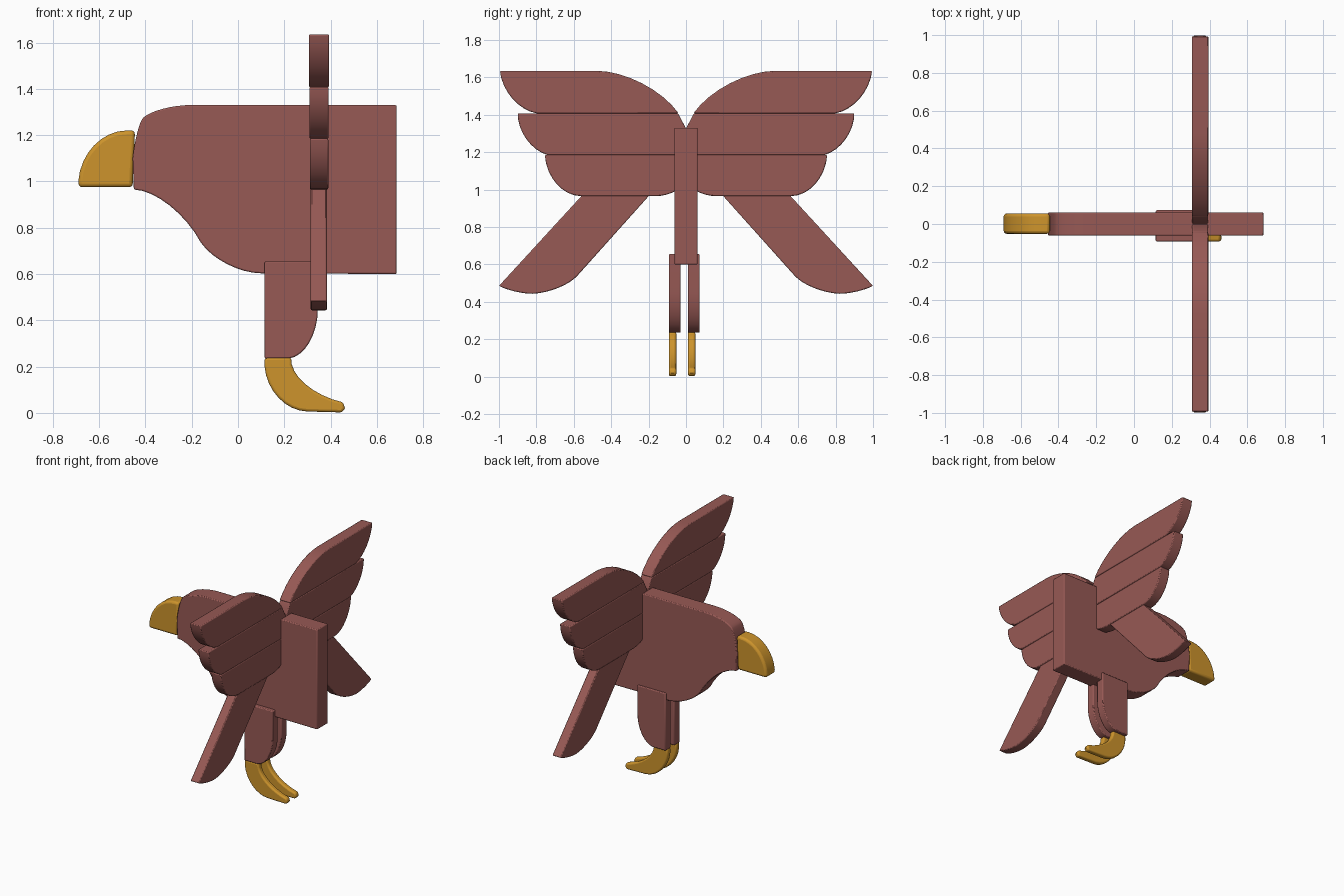
import bpy
import bmesh
import math
from mathutils import Vector

if "Cube" in bpy.data.objects:
    bpy.data.objects.remove(bpy.data.objects["Cube"], do_unlink=True)


def material(name, colour):
    mat = bpy.data.materials.new(name)
    mat.use_nodes = True
    mat.diffuse_color = colour
    mat.node_tree.nodes["Principled BSDF"].inputs["Base Color"].default_value = colour
    return mat


brown = material("reddish brown", (0.31, 0.10, 0.09, 1))
yellow = material("golden yellow", (0.61, 0.295, 0.025, 1))


def arc(start, corner, end, steps=8):
    """Rounded corner running from start to end, pulled towards corner."""
    a, c, d = Vector(start), Vector(corner), Vector(end)
    b, e = a.lerp(c, 0.55), d.lerp(c, 0.55)
    points = []
    for i in range(steps + 1):
        t = i / steps
        s = 1 - t
        points.append(a * s**3 + b * 3 * s * s * t + e * 3 * s * t * t + d * t**3)
    return points


def slab(name, outline, near, far, mat, axis="y", mirror=False, bevel=0.006, segments=2):
    """Extrude a flat outline along the axis and soften its rim."""
    def place(p, depth):
        if axis == "y":
            return (p[0], depth, p[1])
        return (depth, -p[0] if mirror else p[0], p[1])

    bm = bmesh.new()
    face = bm.faces.new([bm.verts.new(place(p, near)) for p in outline])
    grown = bmesh.ops.extrude_face_region(bm, geom=[face])
    verts = [v for v in grown["geom"] if isinstance(v, bmesh.types.BMVert)]
    shift = Vector(place((0, 0), far)) - Vector(place((0, 0), near))
    bmesh.ops.translate(bm, verts=verts, vec=shift)
    if len(bm.faces) == len(outline) + 1:
        bm.faces.new([v for v in bm.verts if v not in verts])
    bmesh.ops.recalc_face_normals(bm, faces=bm.faces)
    mesh = bpy.data.meshes.new(name)
    bm.to_mesh(mesh)
    bm.free()
    mesh.materials.append(mat)
    obj = bpy.data.objects.new(name, mesh)
    bpy.context.collection.objects.link(obj)
    mod = obj.modifiers.new("soft rim", "BEVEL")
    mod.width = bevel
    mod.segments = segments
    mod.limit_method = "ANGLE"
    mod.angle_limit = math.radians(50)
    bpy.ops.object.select_all(action="DESELECT")
    obj.select_set(True)
    bpy.context.view_layer.objects.active = obj
    bpy.ops.object.shade_smooth_by_angle(angle=math.radians(35))
    return obj


# Body with head and breast in one board
body = (arc((-0.455, 1.1), (-0.44, 1.24), (-0.41, 1.275))
        + arc((-0.41, 1.275), (-0.35, 1.33), (-0.2, 1.33))[1:]
        + [(0.685, 1.33), (0.685, 0.6)]
        + arc((0.1, 0.603), (-0.07, 0.605), (-0.16, 0.735))
        + arc((-0.16, 0.735), (-0.28, 0.96), (-0.45, 0.965))[1:])
slab("body", body, -0.062, 0.062, brown)

# Beak
beak = ([(-0.445, 1.22), (-0.455, 0.975), (-0.688, 0.975)]
        + arc((-0.69, 1.0), (-0.675, 1.22), (-0.48, 1.22)))
slab("beak", beak, -0.052, 0.056, yellow, bevel=0.016, segments=3)

# Legs and claws
leg = ([(0.115, 0.235), (0.115, 0.655), (0.345, 0.655)]
       + arc((0.345, 0.45), (0.345, 0.25), (0.22, 0.235)))
claw = ([(0.115, 0.24)]
        + arc((0.115, 0.2), (0.13, 0.01), (0.3, 0.006))
        + [(0.45, 0.002), (0.462, 0.02)]
        + arc((0.455, 0.045), (0.215, 0.1), (0.23, 0.24)))
for side, start in (("right", -0.092), ("left", 0.01)):
    slab(side + "_leg", leg, start, start + 0.063, brown)
    slab(side + "_claw", claw, start, start + 0.04, yellow, bevel=0.011, segments=3)

# Wing feathers, stacked, and the slanted tail feather
top_feather = (arc((0.04, 1.408), (0.2, 1.635), (0.48, 1.635))
               + arc((0.995, 1.635), (0.975, 1.44), (0.8, 1.408)))
middle_feather = ([(0.002, 1.185), (0.002, 1.33), (0.042, 1.408)]
                  + arc((0.9, 1.408), (0.9, 1.23), (0.74, 1.185)))
bottom_feather = ([(0.002, 1.185)]
                  + arc((0.755, 1.185), (0.74, 0.965), (0.56, 0.965))
                  + arc((0.16, 0.965), (0.06, 0.965), (0.002, 1.03)))
tail_feather = ([(0.195, 0.97)]
                + arc((0.58, 0.54), (0.66, 0.45), (0.82, 0.443))
                + arc((0.82, 0.443), (0.92, 0.443), (1.0, 0.485))[1:]
                + [(0.555, 0.97)])
for side, flip in (("left", False), ("right", True)):
    name = "far_" if not flip else "near_"
    slab(name + "top_feather", top_feather, 0.306, 0.394, brown, "x", flip)
    slab(name + "middle_feather", middle_feather, 0.308, 0.392, brown, "x", flip)
    slab(name + "bottom_feather", bottom_feather, 0.31, 0.39, brown, "x", flip)
    slab(name + "tail_feather", tail_feather, 0.314, 0.384, brown, "x", flip)
